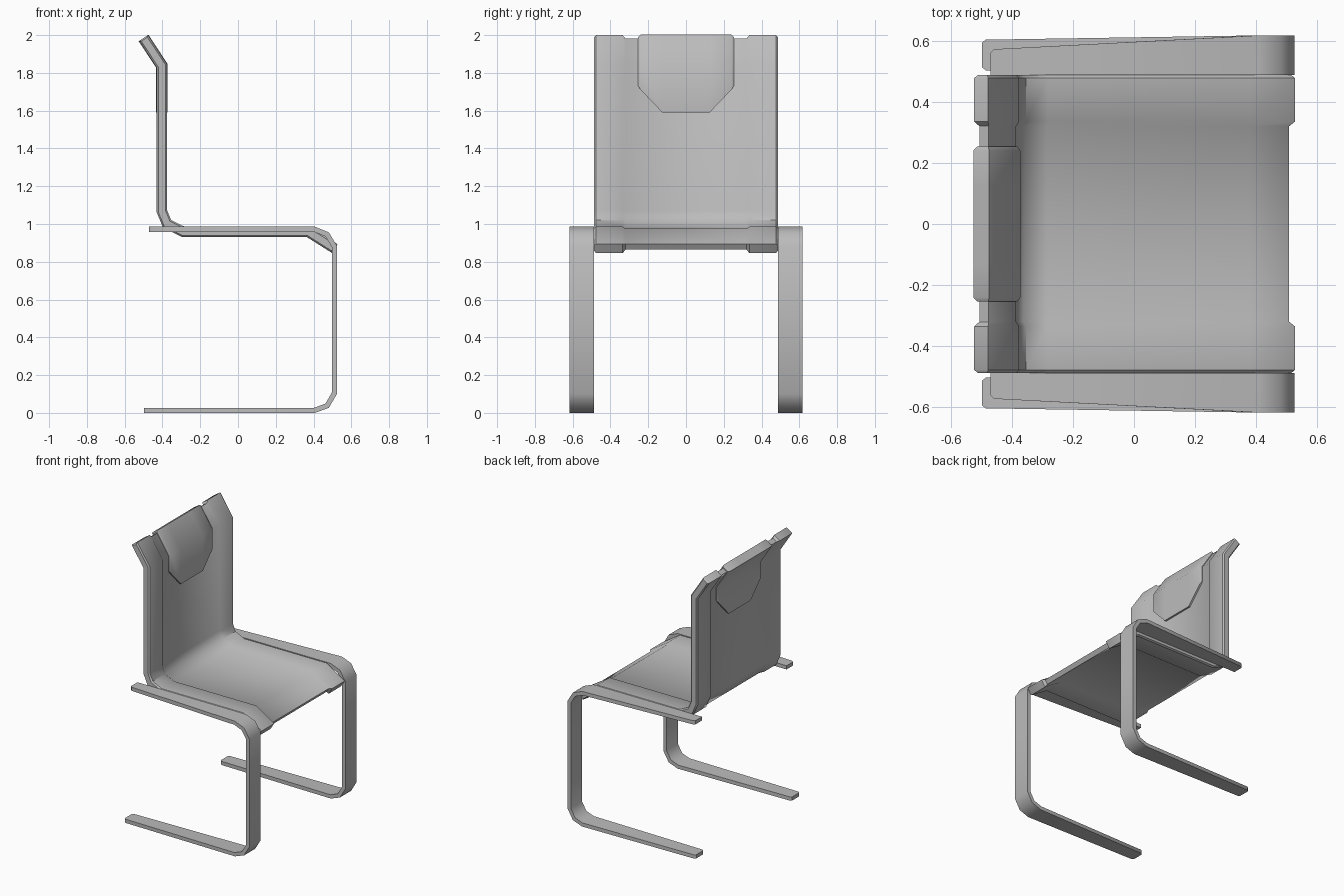
import bpy
import bmesh
from math import radians
from mathutils import Vector

if "Cube" in bpy.data.objects:
    bpy.data.objects.remove(bpy.data.objects["Cube"])

grey = bpy.data.materials.new("plain grey")
grey.use_nodes = True
colour = (0.5, 0.5, 0.5, 1)
grey.diffuse_color = colour
grey.node_tree.nodes["Principled BSDF"].inputs["Base Color"].default_value = colour


def trimmed(path, amount):
    """Shorten both ends of a path."""
    p = [Vector(q) for q in path]
    p[0] += (p[1] - p[0]).normalized() * amount
    p[-1] += (p[-2] - p[-1]).normalized() * amount
    return p


def thicken(path, half):
    """Closed outline around a path, with mitred bends."""
    p = [Vector(q) for q in path]
    normals = []
    for a, b in zip(p, p[1:]):
        d = (b - a).normalized()
        normals.append(Vector((-d.y, d.x)))
    sides = []
    for i in range(len(p)):
        a, b = normals[max(i - 1, 0)], normals[min(i, len(normals) - 1)]
        sides.append((a + b) / (1 + a.dot(b)) * half)
    return [q + s for q, s in zip(p, sides)] + [q - s for q, s in zip(p, sides)][::-1]


def loft(name, stations, angle=40):
    """Join outlines across y; each station is (path, half thickness, y per path point)."""
    bm = bmesh.new()
    rings = []
    for path, half, ys in stations:
        ys = list(ys) + list(ys)[::-1]
        rings.append([bm.verts.new((q.x, y, q.y)) for q, y in zip(thicken(path, half), ys)])
    n = len(rings[0])
    for a, b in zip(rings, rings[1:]):
        for i in range(n):
            j = (i + 1) % n
            bm.faces.new((a[i], a[j], b[j], b[i]))
    for ring in (rings[0], rings[-1]):
        for i in range(n // 2 - 1):
            bm.faces.new((ring[i], ring[i + 1], ring[n - 2 - i], ring[n - 1 - i]))
    bmesh.ops.recalc_face_normals(bm, faces=bm.faces)
    mesh = bpy.data.meshes.new(name)
    bm.to_mesh(mesh)
    bm.free()
    mesh.materials.append(grey)
    obj = bpy.data.objects.new(name, mesh)
    bpy.context.collection.objects.link(obj)
    bpy.ops.object.select_all(action="DESELECT")
    obj.select_set(True)
    bpy.context.view_layer.objects.active = obj
    bpy.ops.object.shade_smooth_by_angle(angle=radians(angle))
    return obj


def mirrored(rows):
    """Repeat half-width rows (y first) on the other side."""
    return [(-r[0], *r[1:]) for r in rows] + [r for r in reversed(rows)]


# Seat and back: one bent pad with thick side borders and a thin middle
back_bend, back_top = (-0.403, 1.837), (-0.5, 1.985)
pad = [back_top, back_bend, (-0.403, 1.067), (-0.375, 1.0), (-0.288, 0.958),
       (0.373, 0.958), (0.512, 0.87)]
pad_rows = [(0.487, 0.019, 0.008), (0.477, 0.0275, 0), (0.335, 0.0275, 0), (0.32, 0.0175, 0.016)]
loft("seat_and_back", [(trimmed(pad, cut), half, [y] * len(pad))
                       for y, half, cut in mirrored(pad_rows)])

# Head cushion: wraps over the top, with slanted lower corners
cushion_rows = [(0.253, 0.022, 1.73, 0.008), (0.24, 0.031, 1.71, 0), (0.125, 0.031, 1.59, 0)]
stations = []
for y, half, low, cut in mirrored(cushion_rows):
    path = [Vector((-0.403, low)), Vector(back_bend), Vector(back_top)]
    path[-1] += (path[1] - path[2]).normalized() * cut
    stations.append((path, half, [y] * 3))
loft("head_cushion", stations)

# Cantilever legs: flat strips narrowing toward the back, with clipped tips
# Each row: x, z, inner y, outer y
leg_rows = [
    (-0.47, 0.972, 0.487, 0.56), (-0.457, 0.972, 0.487, 0.572),
    (0.405, 0.972, 0.487, 0.617), (0.472, 0.945, 0.487, 0.617), (0.511, 0.88, 0.487, 0.617),
    (0.511, 0.105, 0.487, 0.617), (0.472, 0.038, 0.487, 0.617), (0.405, 0.0135, 0.487, 0.617),
    (-0.485, 0.0135, 0.503, 0.603), (-0.498, 0.0135, 0.513, 0.593),
]
leg_path = [(r[0], r[1]) for r in leg_rows]
for side, sign in (("left", 1), ("right", -1)):
    loft(side + "_leg", [(leg_path, 0.0135, [sign * r[k] for r in leg_rows]) for k in (2, 3)])
